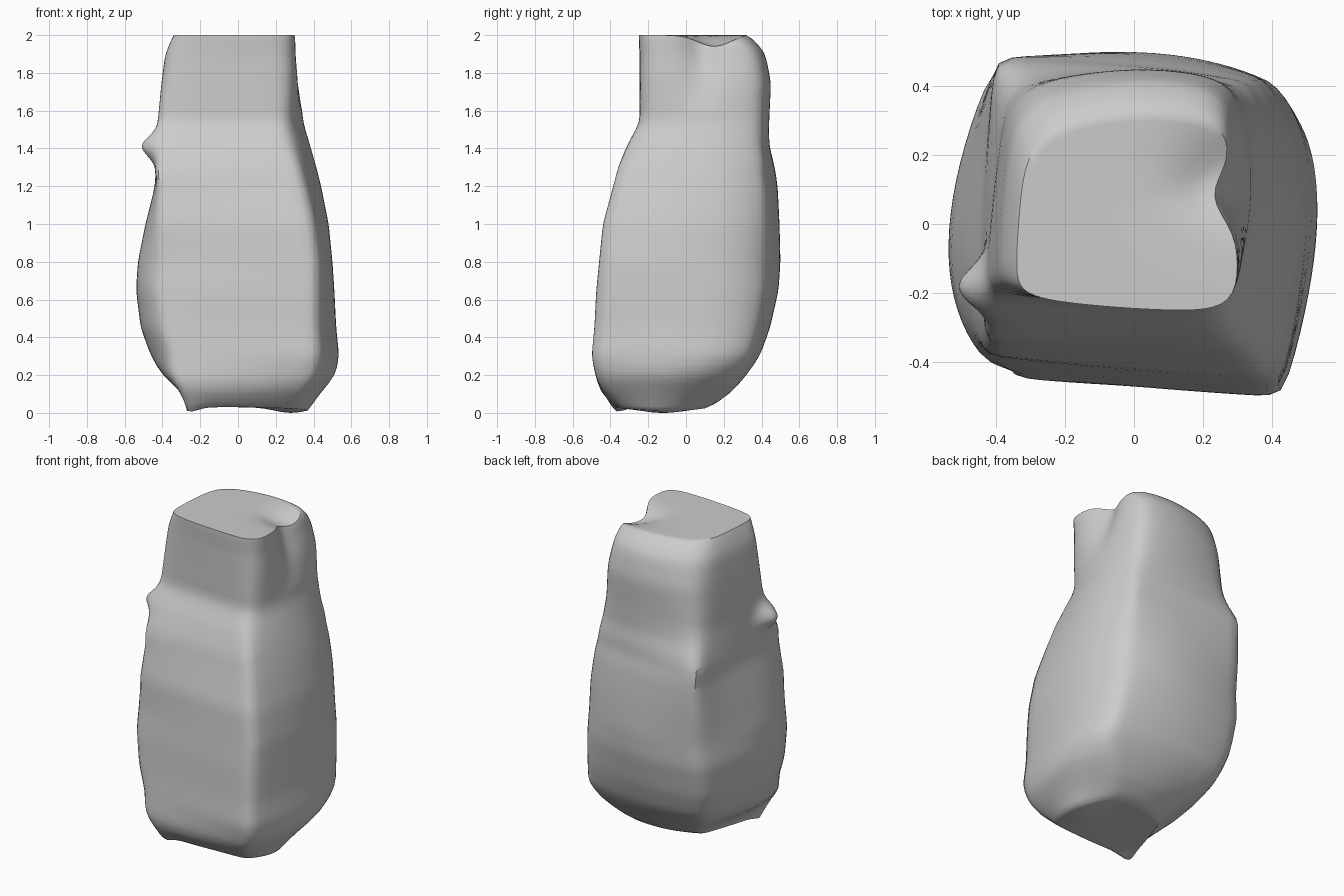
import bpy, bmesh, math
from mathutils import Vector

if "Cube" in bpy.data.objects:
    bpy.data.objects.remove(bpy.data.objects["Cube"])

# Silhouette limits by height: z, x min, x max, y min, y max
LIMITS = [
    (0.03, -0.27, 0.37, -0.37, 0.11), (0.06, -0.28, 0.40, -0.41, 0.18),
    (0.12, -0.31, 0.45, -0.455, 0.25), (0.20, -0.40, 0.515, -0.48, 0.32),
    (0.30, -0.46, 0.535, -0.50, 0.39), (0.45, -0.515, 0.52, -0.485, 0.445),
    (0.65, -0.54, 0.51, -0.475, 0.49), (0.80, -0.53, 0.50, -0.46, 0.50),
    (1.00, -0.49, 0.48, -0.44, 0.495), (1.20, -0.44, 0.44, -0.385, 0.485),
    (1.30, -0.435, 0.415, -0.36, 0.47), (1.42, -0.43, 0.38, -0.31, 0.44),
    (1.54, -0.425, 0.345, -0.245, 0.44), (1.75, -0.405, 0.325, -0.245, 0.45),
    (1.90, -0.385, 0.305, -0.245, 0.42), (1.96, -0.36, 0.305, -0.25, 0.38),
    (2.00, -0.34, 0.30, -0.25, 0.32)]

# Cross sections: z, then corner/mid-side points from front left, anticlockwise
SECTIONS = [
    (0.05, -.28, -.38, .05, -.38, .32, -.35, .40, -.10, .27, .14, .05, .15, -.15, .08, -.23, -.17),
    (0.30, -.36, -.43, .03, -.47, .42, -.50, .52, .04, .43, .34, 0, .39, -.36, .35, -.46, -.07),
    (0.80, -.42, -.40, 0, -.45, .43, -.48, .50, .10, .38, .42, .03, .50, -.40, .46, -.53, -.07),
    (1.26, -.43, -.34, -.05, -.36, .33, -.38, .42, .10, .33, .42, 0, .47, -.405, .49, -.43, 0),
    (1.50, -.43, -.22, -.05, -.25, .27, -.27, .36, .08, .31, .40, 0, .44, -.37, .40, -.42, 0),
    (1.95, -.37, -.20, -.05, -.24, .30, -.25, .28, .10, .26, .36, -.02, .40, -.34, .32, -.37, 0)]


def lookup(table, z):
    """Interpolate a table of rows keyed by height."""
    if z <= table[0][0]:
        return table[0][1:]
    for a, b in zip(table, table[1:]):
        if z <= b[0]:
            t = (z - a[0]) / (b[0] - a[0])
            return [p + (q - p) * t for p, q in zip(a[1:], b[1:])]
    return table[-1][1:]


def sample(table, z):
    """Softened lookup, exact near both ends."""
    d = max(0, min(0.04, z - 0.03, 2.0 - z))
    return [sum(c) / 4 for c in zip(lookup(table, z - d), lookup(table, z),
                                    lookup(table, z), lookup(table, z + d))]


def ring(z, n=20):
    """Bowed four-sided loop fitted to the silhouette at height z."""
    s = sample(SECTIONS, z)
    p = [Vector(s[i:i + 2]) for i in range(0, 16, 2)]
    pts = []
    for k in range(4):
        a, m, b = p[2 * k], p[2 * k + 1], p[(2 * k + 2) % 8]
        c = 2 * m - (a + b) / 2
        for i in range(n):
            t = i / n
            pts.append(a * (1 - t) ** 2 + c * 2 * t * (1 - t) + b * t * t)
    # Corners crisp on the body, rounder towards the top
    w = 0.06 + 0.44 * max(0, min(1, (z - 1.3) / 0.65))
    for _ in range(14):
        pts = [pts[i] * (1 - w) + (pts[i - 1] + pts[(i + 1) % len(pts)]) * (w / 2)
               for i in range(len(pts))]
    x0, x1, y0, y1 = sample(LIMITS, z)
    lo = [min(q[i] for q in pts) for i in (0, 1)]
    hi = [max(q[i] for q in pts) for i in (0, 1)]
    return [Vector((x0 + (q.x - lo[0]) / (hi[0] - lo[0]) * (x1 - x0),
                    y0 + (q.y - lo[1]) / (hi[1] - lo[1]) * (y1 - y0), z)) for q in pts]


def shrink(loop, f):
    c = sum(loop, Vector()) / len(loop)
    return [c + (v - c) * f for v in loop]


def bell(a, b, width):
    return math.exp(-((a - b) / width) ** 2)


def sculpt(v):
    """Local pulls: top hollow, side bump and the two low points below."""
    if v.z > 1.6:
        h = min(1, (v.z - 1.6) / 0.4)
        v.z -= 0.06 * h * bell(v.x, 0.30, 0.17) * bell(v.y, 0.15, 0.12)
        v.x -= 0.055 * h * bell(v.x, 0.30, 0.16) * bell(v.y, 0.08, 0.09)
    elif v.z > 1.2 and v.x < -0.3:
        w = bell(v.y, -0.18, 0.07) * bell(v.z, 1.41, 0.07)
        v.x -= 0.08 * w
    elif v.z < 0.12:
        w = max(bell(v.x, -0.25, 0.06) * bell(v.y, -0.37, 0.07) * 0.75,
                bell(v.x, 0.28, 0.12) * bell(v.y, -0.12, 0.18))
        v.z -= 0.03 * w * (0.12 - v.z) / 0.09
    return v


def loft(name, loops, angle):
    bm = bmesh.new()
    rows = [[bm.verts.new(v) for v in lp] for lp in loops]
    n = len(rows[0])
    for a, b in zip(rows, rows[1:]):
        for i in range(n):
            bm.faces.new((a[i], a[(i + 1) % n], b[(i + 1) % n], b[i]))
    bm.faces.new(rows[0])
    bm.faces.new(rows[-1])
    bmesh.ops.recalc_face_normals(bm, faces=bm.faces)
    me = bpy.data.meshes.new(name)
    bm.to_mesh(me)
    bm.free()
    for f in me.polygons:
        f.use_smooth = True
    me.set_sharp_from_angle(angle=math.radians(angle))
    ob = bpy.data.objects.new(name, me)
    bpy.context.collection.objects.link(ob)
    return ob


# Main lump: bulging body, shoulder step and squared neck
heights = [0.03, 0.045] + [0.06 + i * 0.02 for i in range(97)] + [1.99, 2.0]
loops = [ring(z) for z in heights]
fractions = (0.93, 0.84, 0.72, 0.58, 0.44, 0.3, 0.16, 0.06)
bottom = [shrink(loops[0], f) for f in reversed(fractions)]
top = [shrink(loops[-1], f) for f in fractions]
loft("body", [[sculpt(v) for v in lp] for lp in bottom + loops + top], 45)
